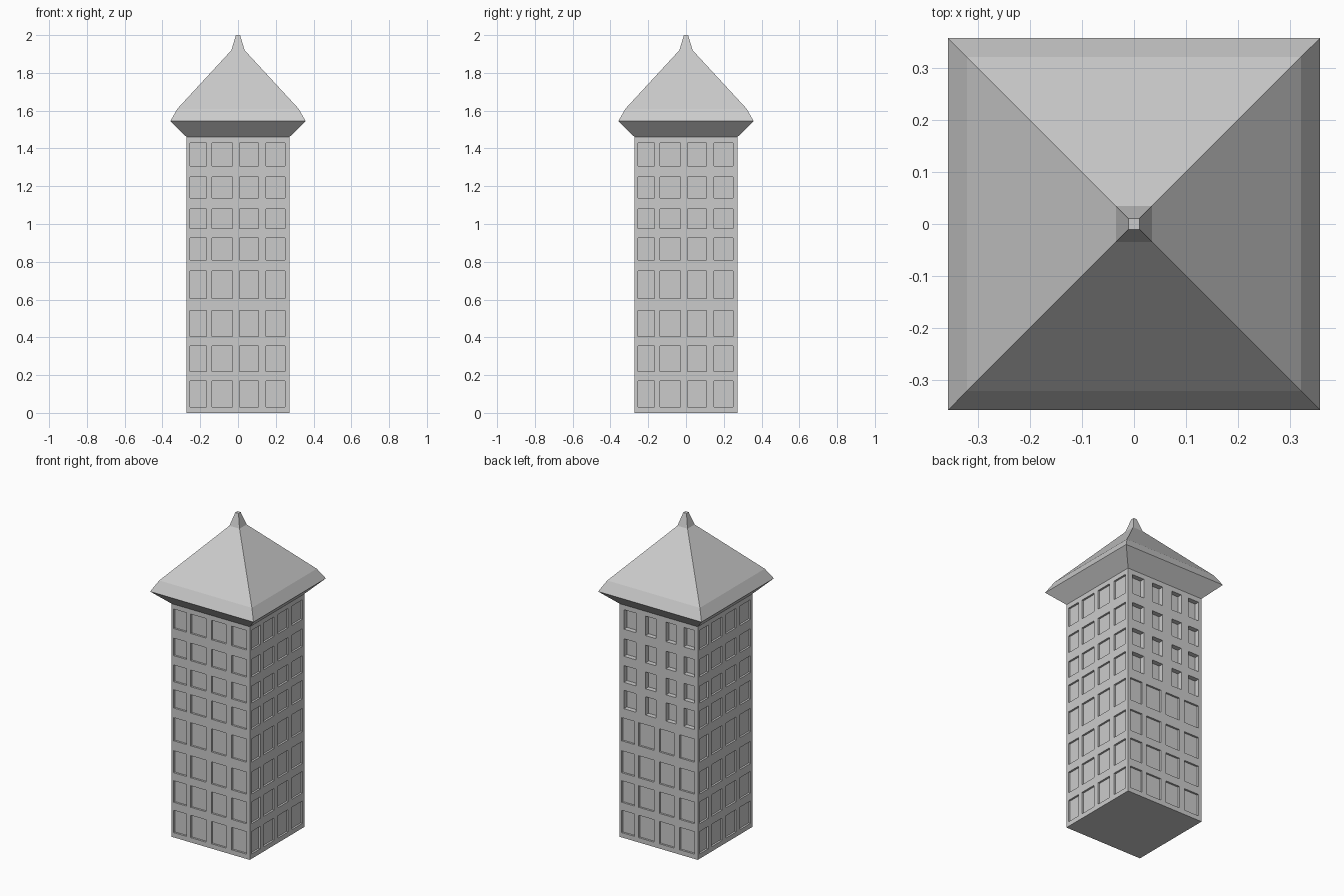
import bpy, bmesh
from mathutils import Matrix, Vector
from math import pi

if "Cube" in bpy.data.objects:
    bpy.data.objects.remove(bpy.data.objects["Cube"], do_unlink=True)

HALF, WALL_TOP = 0.272, 1.46

stone = bpy.data.materials.new("grey stone")
stone.use_nodes = True
GREY = (0.6, 0.6, 0.6, 1)
stone.diffuse_color = GREY
stone.node_tree.nodes["Principled BSDF"].inputs["Base Color"].default_value = GREY


def finish(name, bm):
    bmesh.ops.recalc_face_normals(bm, faces=bm.faces)
    mesh = bpy.data.meshes.new(name)
    bm.to_mesh(mesh)
    bm.free()
    mesh.materials.append(stone)
    obj = bpy.data.objects.new(name, mesh)
    bpy.context.collection.objects.link(obj)
    return obj


def add_box(bm, low, high, turn=Matrix()):
    low, high = Vector(low), Vector(high)
    place = turn @ Matrix.Translation((low + high) / 2) @ Matrix.Diagonal((*(high - low), 1))
    bmesh.ops.create_cube(bm, size=1, matrix=place)


def square_loft(name, profile):
    """Stack square rings of (half width, height) and close both ends."""
    bm = bmesh.new()
    rings = [[bm.verts.new((x * w, y * w, z))
              for x, y in ((-1, -1), (1, -1), (1, 1), (-1, 1))] for w, z in profile]
    for a, b in zip(rings, rings[1:]):
        for i in range(4):
            j = (i + 1) % 4
            bm.faces.new((a[i], a[j], b[j], b[i]))
    bm.faces.new(rings[0])
    bm.faces.new(rings[-1])
    return finish(name, bm)


# Tower walls
walls = square_loft("tower_walls", [(HALF, 0), (HALF, WALL_TOP)])

# Window recesses: (sill, head) of each storey, (left, right) of each column
storeys = [(.03, .17), (.22, .355), (.405, .543), (.605, .75),
           (.81, .925), (.975, 1.08), (1.138, 1.248), (1.308, 1.43)]
wide = [(-.255, -.168), (-.137, -.03), (.007, .108), (.147, .25)]
narrow = [(-.24, -.155), (-.09, -.016), (.052, .122), (.175, .25)]

bm = bmesh.new()
for side in range(4):
    turn = Matrix.Rotation(side * pi / 2, 4, "Z")
    for level, (sill, head) in enumerate(storeys):
        deep = side == 2 and level > 3          # upper back windows
        for left, right in (narrow if deep else wide):
            depth = 0.03 if deep else 0.012
            add_box(bm, (left, -HALF - 0.02, sill), (right, -HALF + depth, head), turn)
cutter = finish("window_cutter", bm)
cutter.hide_render = True
cutter.hide_viewport = True

cut = walls.modifiers.new("windows", "BOOLEAN")
cut.operation = "DIFFERENCE"
cut.solver = "EXACT"
cut.object = cutter

# Roof with flared eaves, and the small spire at its peak
square_loft("roof", [(HALF, WALL_TOP), (.358, 1.545), (.321, 1.61), (.035, 1.92)])
square_loft("spire", [(.035, 1.92), (.014, 1.99), (.011, 2.0)])
